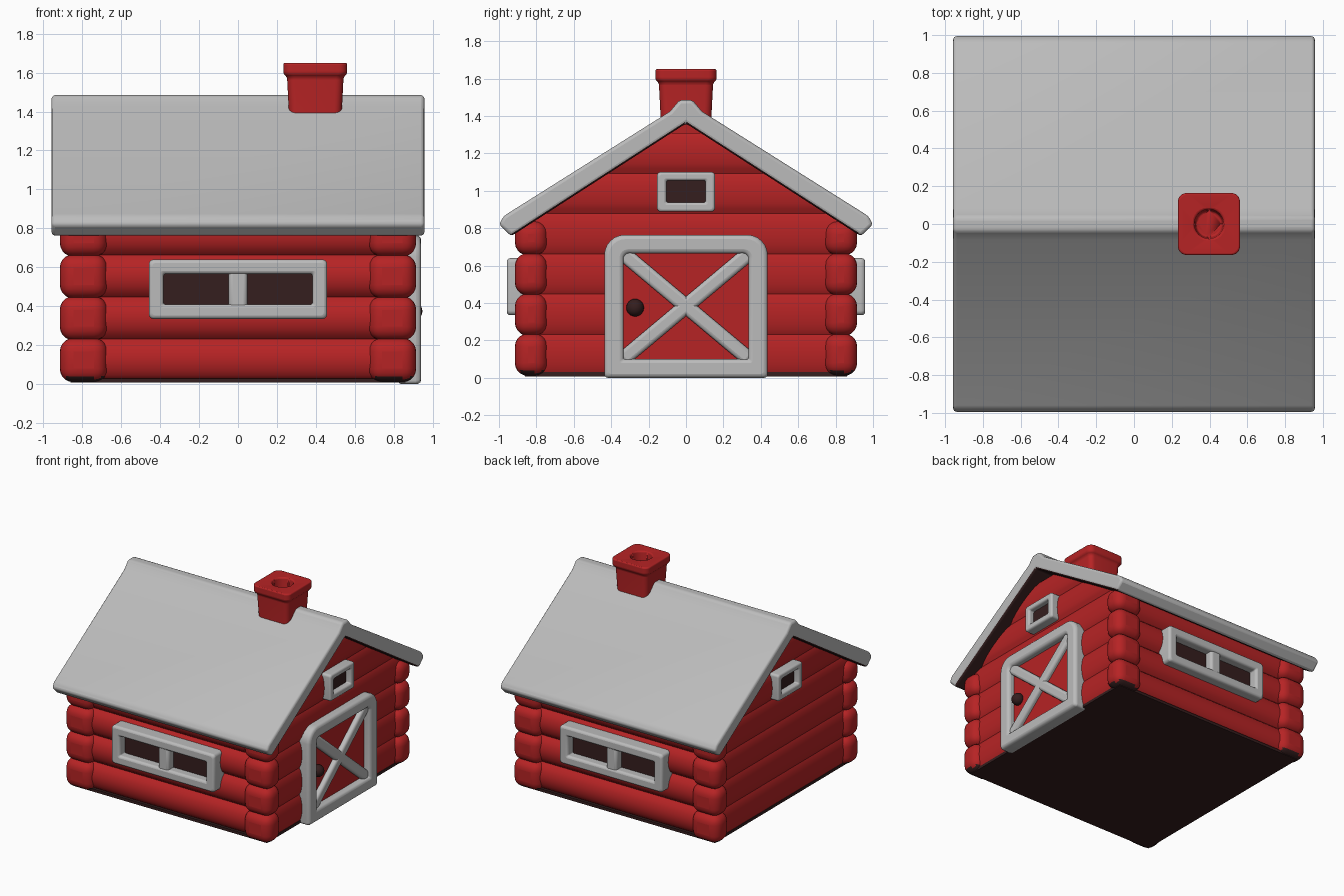
import bpy, bmesh, math

cube = bpy.data.objects.get("Cube")
if cube:
    bpy.data.objects.remove(cube, do_unlink=True)


def material(name, rgb):
    m = bpy.data.materials.new(name)
    m.use_nodes = True
    m.diffuse_color = (*rgb, 1)
    m.node_tree.nodes["Principled BSDF"].inputs["Base Color"].default_value = (*rgb, 1)
    return m


RED = material("barn red", (0.47, 0.017, 0.018))
GREY = material("light grey", (0.5, 0.5, 0.5))
DARK = material("dark brown", (0.035, 0.013, 0.013))


def finish(obj, mats, bevel=0.0, segments=3, angle=40):
    for m in mats:
        obj.data.materials.append(m)
    if bevel:
        b = obj.modifiers.new("soft edges", 'BEVEL')
        b.width, b.segments = bevel, segments
        b.limit_method, b.angle_limit = 'ANGLE', math.radians(25)
    bpy.ops.object.select_all(action='DESELECT')
    obj.select_set(True)
    bpy.context.view_layer.objects.active = obj
    bpy.ops.object.shade_smooth_by_angle(angle=math.radians(angle))
    return obj


def loft(name, loops, mats, ring=False, rule=None, turn=0, **kw):
    """Bridge loops of equal length; close into a ring or cap both ends."""
    bm = bmesh.new()
    rows = [[bm.verts.new(p) for p in loop] for loop in loops]
    n = len(rows[0])
    pairs = list(zip(rows, rows[1:])) + ([(rows[-1], rows[0])] if ring else [])
    for a, b in pairs:
        for i in range(n):
            j = (i + 1) % n
            bm.faces.new((a[i], a[j], b[j], b[i]))
    if not ring:
        bm.faces.new(rows[0])
        bm.faces.new(rows[-1])
    bmesh.ops.recalc_face_normals(bm, faces=bm.faces)
    bm.normal_update()
    if rule:
        for f in bm.faces:
            f.material_index = int(rule(f.normal, f.calc_center_median()))
    mesh = bpy.data.meshes.new(name)
    bm.to_mesh(mesh)
    bm.free()
    obj = bpy.data.objects.new(name, mesh)
    bpy.context.collection.objects.link(obj)
    obj.rotation_euler.z = math.radians(turn)
    return finish(obj, mats, **kw)


def rounded_rect(u0, u1, v0, v1, r_low, r_top, steps=6):
    pts = []
    for k, (u, v, r, su, sv) in enumerate(((u1, v1, r_top, -1, -1), (u0, v1, r_top, 1, -1),
                                           (u0, v0, r_low, 1, 1), (u1, v0, r_low, -1, 1))):
        for s in range(steps + 1):
            a = math.pi / 2 * (k + s / steps)
            pts.append((u + su * r + r * math.cos(a), v + sv * r + r * math.sin(a)))
    return pts


def box(name, x, y, z, mats, **kw):
    loops = [[(x[0], y[0], h), (x[1], y[0], h), (x[1], y[1], h), (x[0], y[1], h)] for h in z]
    return loft(name, loops, mats, **kw)


def frame(name, outer, inner, depth, turn, bevel):
    """Upright ring facing -y before it is turned to its wall."""
    d0, d1 = depth
    loops = [[(u, -d, v) for u, v in pts]
             for pts, d in ((outer, d0), (outer, d1), (inner, d1), (inner, d0))]
    return loft(name, loops, [GREY], ring=True, turn=turn, bevel=bevel)


# Log walls: one stacked outline whose width swells at every log
LOG, BASE, APEX, SLOPE = 0.215, 0.018, 1.36, 0.645
body = []
STEPS = 8
for i in range(6 * STEPS + 1):
    z = BASE + LOG * i / STEPS
    swell = math.sin(math.pi * (i % STEPS) / STEPS) ** 0.6
    x = 0.85 + 0.025 * swell
    y = min(0.825 + 0.055 * swell, (APEX + 0.02 - z) / SLOPE)
    body.append([(-x, -y, z), (x, -y, z), (x, y, z), (-x, y, z)])
loft("log_walls", body, [RED, DARK], rule=lambda n, c: n.z < -0.99 and c.z < 0.1, angle=50)

# Stacked log ends at the four corners
for sx in (-1, 1):
    for sy in (-1, 1):
        for k in range(4):
            z0 = 0.01 + LOG * k
            z1 = min(z0 + LOG + 0.012, 0.84)
            box("corner_log", sorted((0.67 * sx, 0.915 * sx)), sorted((0.74 * sy, 0.915 * sy)),
                (z0, z1), [RED, DARK], rule=lambda n, c: n.z < -0.99 and c.z < 0.05,
                bevel=0.07, segments=5, angle=60)
# Dark floor slab
box("floor", (-0.86, 0.86), (-0.86, 0.86), (0.008, 0.03), [DARK])

# Roof with a narrow ridge cap
half = [(0.035, 1.485), (0.085, 1.425), (0.975, 0.865), (1.0, 0.82), (0.935, 0.757)]
profile = half + [(0, APEX)] + [(-y, z) for y, z in reversed(half)]
loft("roof", [[(x, y, z) for y, z in profile] for x in (-0.957, 0.957)], [GREY, DARK],
     rule=lambda n, c: n.z < -0.3 and n.y * c.y < 0, bevel=0.018)

# Chimney with a flared cap and a round flue
CX = 0.397
stack = []
for z, h, r in ((1.25, 0.135, 0.04), (1.4, 0.136, 0.04), (1.575, 0.145, 0.04), (1.595, 0.164, 0.045),
                (1.65, 0.164, 0.045), (1.65, 0.08, 0.08), (1.57, 0.07, 0.07)):
    stack.append([(CX + u, v, z) for u, v in rounded_rect(-h, h, -h, h, r, r)])
loft("chimney", stack, [RED], bevel=0.014)

# Double windows on the long walls
for turn in (0, 180):
    frame("window_frame", rounded_rect(-0.458, 0.458, 0.335, 0.64, 0.025, 0.025),
          rounded_rect(-0.382, 0.382, 0.41, 0.565, 0.01, 0.01), (0.82, 0.958), turn, 0.02)
    box("window_mullion", (-0.048, 0.048), (-0.95, -0.83), (0.37, 0.6), [GREY], turn=turn, bevel=0.02)
    box("window_pane", (-0.42, 0.42), (-0.887, -0.879), (0.37, 0.6), [DARK], turn=turn)

# Small windows in the gables
for turn in (90, 270):
    frame("gable_window_frame", rounded_rect(-0.155, 0.155, 0.888, 1.1, 0.02, 0.02),
          rounded_rect(-0.105, 0.105, 0.938, 1.055, 0.01, 0.01), (0.82, 0.93), turn, 0.015)
    box("gable_window_pane", (-0.13, 0.13), (-0.885, -0.877), (0.91, 1.08), [DARK], turn=turn)

# Barn door with a crossed brace
frame("door_frame", rounded_rect(-0.437, 0.437, 0.0, 0.765, 0.02, 0.11),
      rounded_rect(-0.333, 0.333, 0.1, 0.665, 0.008, 0.03), (0.82, 0.94), 90, 0.025)
box("door_panel", (-0.38, 0.38), (-0.885, -0.878), (0.05, 0.71), [RED], turn=90)
for s in (-1, 1):
    du, dv = 0.34, 0.285 * s
    length = math.hypot(du, dv)
    nu, nv = -dv / length * 0.04, du / length * 0.04
    ends = [(-du + nu, -dv + nv), (du + nu, dv + nv), (du - nu, dv - nv), (-du - nu, -dv - nv)]
    loft("door_brace", [[(u, -d, 0.383 + v) for u, v in ends] for d in (0.86, 0.922)],
         [GREY], turn=90, bevel=0.02)

# Door knob
bpy.ops.mesh.primitive_uv_sphere_add(segments=20, ring_count=12, radius=0.047,
                                     location=(0.9, -0.272, 0.375))
knob = bpy.context.object
knob.name = "door_knob"
finish(knob, [DARK])
